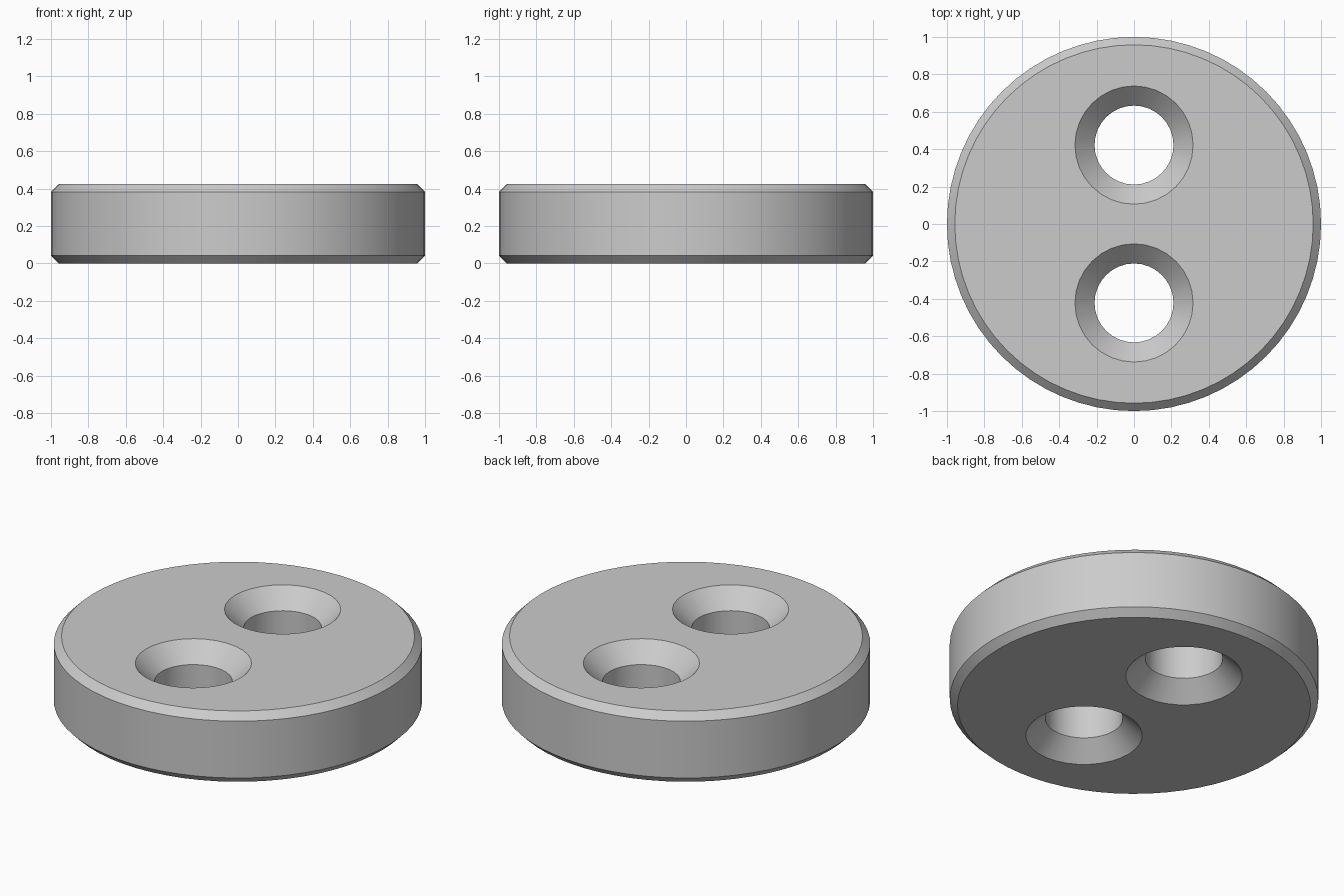
import bpy
import bmesh
import math

RADIUS, HEIGHT, CHAMFER = 1.0, 0.424, 0.042
HOLE_Y, BORE, SINK, SINK_DEPTH = 0.422, 0.211, 0.316, 0.106

cube = bpy.data.objects.get("Cube")
if cube:
    bpy.data.objects.remove(cube, do_unlink=True)

grey = bpy.data.materials.new("grey_metal")
grey.use_nodes = True
colour = (0.6, 0.6, 0.6, 1)
grey.diffuse_color = colour
grey.node_tree.nodes["Principled BSDF"].inputs["Base Color"].default_value = colour


def turned_solid(name, profile, sides, y=0.0):
    """Solid of stacked rings, from (radius, z) pairs listed bottom to top."""
    bm = bmesh.new()
    rings = []
    for r, z in profile:
        angles = [math.tau * i / sides for i in range(sides)]
        rings.append([bm.verts.new((r * math.cos(a), r * math.sin(a), z)) for a in angles])
    for low, high in zip(rings, rings[1:]):
        for i in range(sides):
            j = (i + 1) % sides
            bm.faces.new((low[i], low[j], high[j], high[i]))
    bm.faces.new(rings[0][::-1])
    bm.faces.new(rings[-1])
    mesh = bpy.data.meshes.new(name)
    bm.to_mesh(mesh)
    bm.free()
    mesh.materials.append(grey)
    obj = bpy.data.objects.new(name, mesh)
    obj.location.y = y
    bpy.context.scene.collection.objects.link(obj)
    return obj


# Disc with both rims chamfered
disc = turned_solid("disc", [
    (RADIUS - CHAMFER, 0), (RADIUS, CHAMFER),
    (RADIUS, HEIGHT - CHAMFER), (RADIUS - CHAMFER, HEIGHT)], 64)

# Two through holes, countersunk from both faces
over = 0.05
flare = SINK + over * (SINK - BORE) / SINK_DEPTH
hole_profile = [(flare, -over), (BORE, SINK_DEPTH),
                (BORE, HEIGHT - SINK_DEPTH), (flare, HEIGHT + over)]
cutters = []
for label, side in (("front", -1), ("back", 1)):
    cutter = turned_solid(label + "_hole_cutter", hole_profile, 32, side * HOLE_Y)
    cutter.hide_render = True
    cut = disc.modifiers.new(label + "_hole", 'BOOLEAN')
    cut.operation = 'DIFFERENCE'
    cut.solver = 'EXACT'
    cut.object = cutter
    cutters.append(cutter)

# Apply the cuts, drop the cutters and shade smooth between sharp edges
bpy.ops.object.select_all(action='DESELECT')
disc.select_set(True)
bpy.context.view_layer.objects.active = disc
for modifier in list(disc.modifiers):
    bpy.ops.object.modifier_apply(modifier=modifier.name)
for cutter in cutters:
    bpy.data.objects.remove(cutter, do_unlink=True)
bpy.ops.object.shade_smooth_by_angle(angle=math.radians(30))
